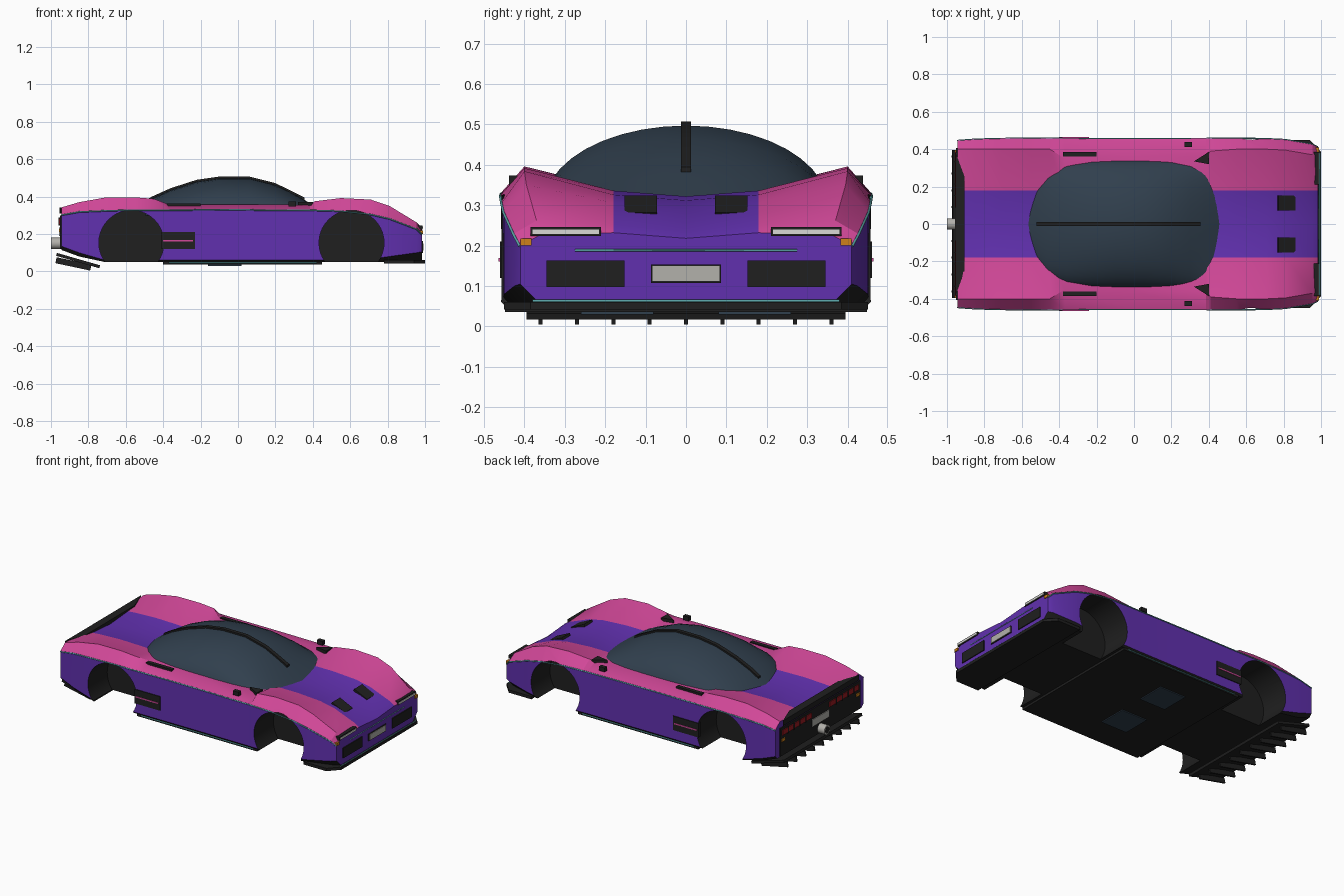
import bpy, bmesh, math
from mathutils import Matrix, Vector

if "Cube" in bpy.data.objects:
    bpy.data.objects.remove(bpy.data.objects["Cube"])


def material(name, r, g, b):
    m = bpy.data.materials.new(name)
    m.use_nodes = True
    m.diffuse_color = (r, g, b, 1)
    m.node_tree.nodes["Principled BSDF"].inputs["Base Color"].default_value = (r, g, b, 1)
    return m


purple = material("purple paint", .12, .03, .43)
pink = material("pink paint", .65, .065, .32)
black = material("black trim", .014, .014, .014)
glass = material("slate glass", .03, .05, .075)
teal = material("teal pinstripe", .1, .36, .37)
grey = material("light grey", .45, .44, .41)
white = material("lamp white", .7, .7, .67)
red = material("tail red", .32, .01, .015)
amber = material("amber", .62, .22, .01)


def finish(name, bm, mats, smooth=None):
    bmesh.ops.recalc_face_normals(bm, faces=bm.faces)
    mesh = bpy.data.meshes.new(name)
    bm.to_mesh(mesh)
    bm.free()
    for m in mats:
        mesh.materials.append(m)
    ob = bpy.data.objects.new(name, mesh)
    bpy.context.collection.objects.link(ob)
    if smooth:
        shade(ob, smooth)
    return ob


def shade(ob, angle):
    bpy.ops.object.select_all(action='DESELECT')
    ob.select_set(True)
    bpy.context.view_layer.objects.active = ob
    bpy.ops.object.shade_smooth_by_angle(angle=math.radians(angle))


def loft(name, rings, mats, strip_mats, cap=0, smooth=30):
    """Skin closed rings of points; strip_mats picks the material along each ring."""
    bm = bmesh.new()
    vs = [[bm.verts.new(p) for p in ring] for ring in rings]
    n = len(rings[0])
    for a, b in zip(vs, vs[1:]):
        for i in range(n):
            j = (i + 1) % n
            bm.faces.new((a[i], a[j], b[j], b[i])).material_index = strip_mats[i]
    for ring in (vs[0], vs[-1]):
        bm.faces.new(ring).material_index = cap
    return finish(name, bm, mats, smooth)


def box(name, mat, xs, ys, zs, tilt=0, mirror=False):
    """Box between limits, tilted about y, optionally repeated at -y."""
    lo, hi = Vector((xs[0], ys[0], zs[0])), Vector((xs[1], ys[1], zs[1]))
    for side in ((1, -1) if mirror else (1,)):
        mid, size = (lo + hi) / 2, hi - lo
        mid.y *= side
        bm = bmesh.new()
        bmesh.ops.create_cube(bm, size=1, matrix=Matrix.Translation(mid)
                              @ Matrix.Rotation(tilt, 4, 'Y') @ Matrix.Diagonal((*size, 1)))
        label = name if not mirror else ("left_" if side > 0 else "right_") + name
        finish(label, bm, [mat])


def prism(name, mat, outline, z0, z1):
    """Upright prism from a plan outline."""
    bm = bmesh.new()
    face = bm.faces.new([bm.verts.new((x, y, z0)) for x, y in outline])
    ext = bmesh.ops.extrude_face_region(bm, geom=[face])["geom"]
    bmesh.ops.translate(bm, vec=(0, 0, z1 - z0),
                        verts=[v for v in ext if isinstance(v, bmesh.types.BMVert)])
    finish(name, bm, [mat])


def cylinder(name, mat, radius, depth, centre, axis, sides=32):
    bm = bmesh.new()
    bmesh.ops.create_cone(bm, cap_ends=True, segments=sides, radius1=radius, radius2=radius,
                          depth=depth, matrix=Matrix.Translation(centre)
                          @ Matrix.Rotation(math.pi / 2, 4, axis))
    return finish(name, bm, [mat], 30)


def pinstripe(name, points, radius=.004):
    cu = bpy.data.curves.new(name, 'CURVE')
    cu.dimensions = '3D'
    cu.bevel_depth, cu.bevel_resolution = radius, 0
    sp = cu.splines.new('POLY')
    sp.points.add(len(points) - 1)
    for p, co in zip(sp.points, points):
        p.co = (*co, 1)
    cu.materials.append(teal)
    bpy.context.collection.objects.link(bpy.data.objects.new(name, cu))


# Body stations: x, half width, bottom, sill bevel, belt, crown y, crown z, centre z
stations = [
    (-.945, .445, .115, .02, .305, .4, .342, .315),
    (-.85, .452, .08, .02, .322, .4, .37, .322),
    (-.71, .456, .05, .01, .328, .4, .395, .328),
    (-.55, .457, .05, .01, .332, .4, .396, .325),
    (-.45, .457, .05, .01, .332, .4, .388, .322),
    (-.37, .456, .05, .01, .332, .35, .358, .32),
    (0, .455, .05, .01, .333, .36, .358, .32),
    (.385, .456, .05, .01, .33, .36, .356, .32),
    (.41, .457, .05, .01, .33, .39, .375, .322),
    (.55, .458, .05, .01, .326, .4, .392, .322),
    (.71, .455, .05, .015, .308, .4, .384, .312),
    (.81, .45, .05, .03, .285, .395, .35, .292),
    (.955, .425, .05, .05, .23, .37, .262, .236),
    (.983, .41, .055, .05, .202, .36, .226, .218),
]
rings = []
for x, w, zb, bev, belt, yc, zc, z0 in stations:
    half = [(0, zb), (w - bev, zb), (w, zb + bev), (w, belt), (yc, zc), (.18, z0 + .014), (0, z0)]
    half += [(-y, z) for y, z in half[-2:0:-1]]
    rings.append([(x, y, z) for y, z in half])
side = [2, 2, 0, 1, 1, 0]
body = loft("body", rings, [purple, pink, black], side + side[::-1], 0, 25)

# Wheel wells cut into the body
for x in (-.57, .607):
    for s in (1, -1):
        cutter = cylinder("well_cutter", black, .174, .24, (x, s * .38, .153), 'X', 40)
        cutter.hide_render = True
        bpy.context.view_layer.objects.active = body
        mod = body.modifiers.new("well", 'BOOLEAN')
        mod.operation, mod.solver, mod.object = 'DIFFERENCE', 'EXACT', cutter
        mod.material_mode = 'TRANSFER'
        bpy.ops.object.modifier_apply(modifier=mod.name)
        bpy.data.objects.remove(cutter)

# Canopy: x, half width, height above its base
canopy_rows = [(-.58, .1, .015), (-.52, .23, .055), (-.46, .3, .09), (-.36, .335, .135),
               (-.22, .348, .18), (-.1, .351, .197), (.06, .351, .197), (.2, .349, .162),
               (.3, .345, .113), (.38, .34, .068), (.46, .33, .02)]
arc = [math.pi * i / 20 for i in range(21)]
loft("canopy", [[(x, w * math.cos(a), .3 + h * math.sin(a)) for a in arc]
                for x, w, h in canopy_rows], [glass], [0] * len(arc), 0, 50)
spine = [(-.52, .055)] + [(x, h) for x, w, h in canopy_rows[2:9]] + [(.355, .085)]
loft("roof_rib", [[(x, y, .3 + h + dz) for y, dz in ((-.012, -.01), (.012, -.01), (.012, .01), (-.012, .01))]
                  for x, h in spine], [black], [0] * 4)

# Cabin trim
for s, label in ((1, "left"), (-1, "right")):
    prism(label + "_pillar_base", black, [(.32, s * .335), (.4, s * .385), (.4, s * .32)], .335, .372)
    pinstripe(label + "_belt_pinstripe", [(r[0], s * (r[1] + .001), r[4] - .004) for r in stations])
    pinstripe(label + "_skirt_pinstripe", [(-.37, s * .45, .046), (.42, s * .45, .046)])
box("cabin_intake", black, (-.38, -.2), (.36, .385), (.345, .362), mirror=True)
box("mirror", black, (.27, .31), (.412, .438), (.348, .374), mirror=True)

# Side vents
box("side_vent", black, (-.41, -.23), (.44, .461), (.12, .21), mirror=True)
box("vent_stripe", pink, (-.4, -.24), (.455, .464), (.161, .169), mirror=True)

# Hood vents and nose
box("hood_vent", black, (.765, .865), (.072, .152), (.289, .304), tilt=.43, mirror=True)
box("front_grille", black, (.97, .989), (.152, .345), (.098, .163), mirror=True)
box("front_plate_frame", black, (.97, .988), (-.087, .087), (.108, .153))
box("front_plate", grey, (.97, .991), (-.083, .083), (.112, .149))
box("headlight_frame", black, (.95, .987), (.21, .385), (.224, .246), mirror=True)
box("headlight", white, (.955, .99), (.215, .38), (.229, .24), mirror=True)
box("front_indicator", amber, (.955, .988), (.383, .41), (.2, .218), mirror=True)
pinstripe("nose_pinstripe", [(.984, -.275, .188), (.984, .275, .188)], .003)
prism("front_splitter", black, [(.78, -.45), (.94, -.45), (1, -.385),
                                (1, .385), (.94, .45), (.78, .45)], .042, .06)
pinstripe("splitter_pinstripe", [(.994, -.38, .063), (.994, .38, .063)])

# Underside
box("floor_skirt", black, (-.4, .45), (-.448, .448), (.036, .056))
box("floor_panel", glass, (-.16, .02), (.08, .26), (.03, .04), mirror=True)

# Tail
box("rear_panel", black, (-.951, -.93), (-.405, .405), (.12, .3))
box("tail_light", red, (-.956, -.94), (.09, .385), (.25, .282), mirror=True)
for i in range(4):
    box("tail_light_bar", black, (-.959, -.94), (.15 + .06 * i, .156 + .06 * i), (.245, .287), mirror=True)
box("rear_indicator", amber, (-.956, -.94), (.36, .395), (.21, .228), mirror=True)
box("rear_plate", grey, (-.956, -.94), (-.085, .085), (.19, .235))
prism("rear_lip", black, [(-.955, -.385), (-.905, -.25), (-.905, .25), (-.955, .385)], .31, .343)
cylinder("exhaust", grey, .03, .07, (-.965, 0, .15), 'Y', 20)
cylinder("exhaust_bore", black, .021, .002, (-.9995, 0, .15), 'Y', 20)
box("diffuser", black, (-.975, -.735), (-.395, .395), (.05, .066), tilt=.28)
for i in range(-4, 5):
    box("diffuser_fin", black, (-.975, -.785), (.09 * i - .005, .09 * i + .005), (.024, .056), tilt=.21)
shade(body, 25)
